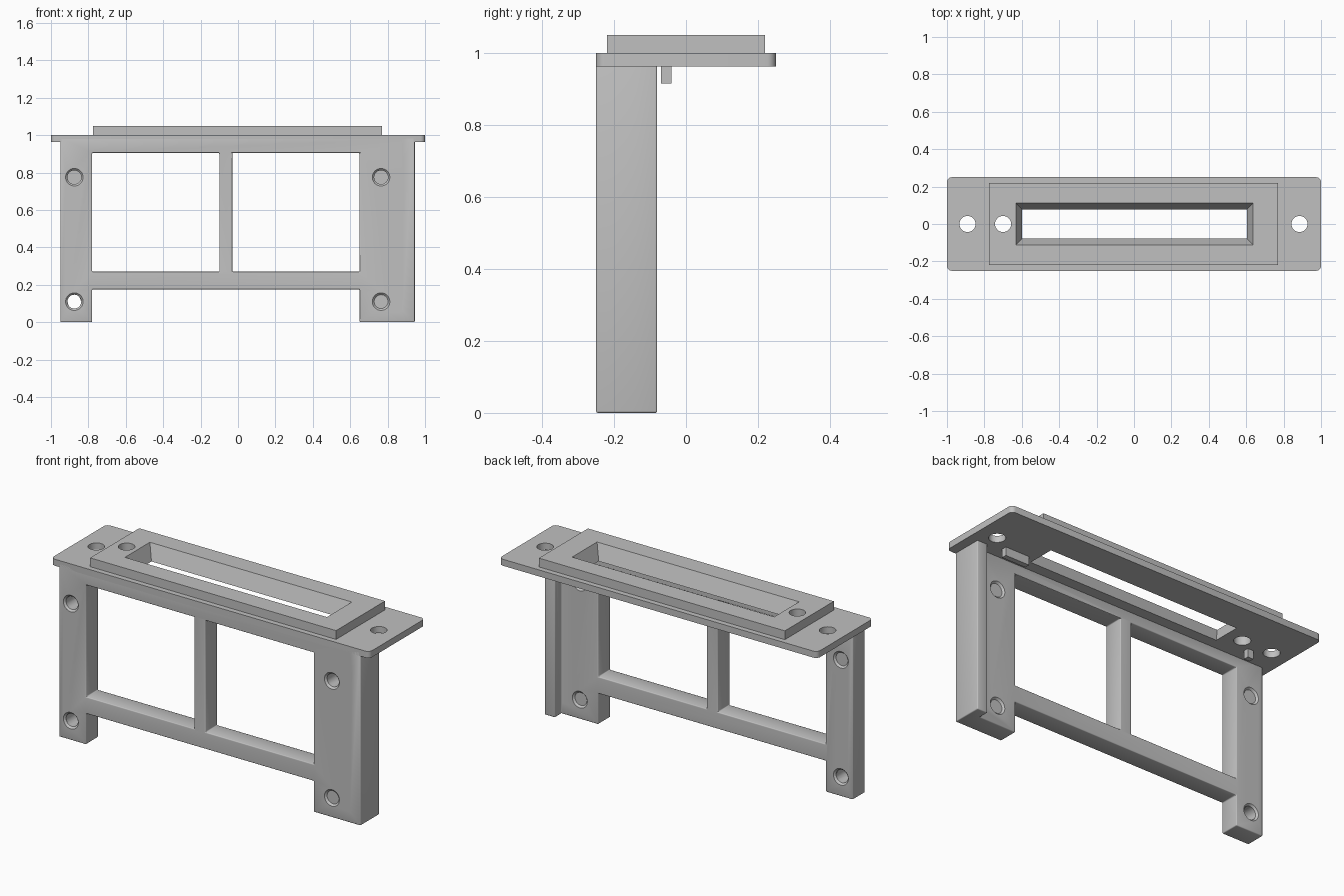
import bpy, bmesh
from math import pi
from mathutils import Matrix, Vector

cube = bpy.data.objects.get("Cube")
if cube:
    bpy.data.objects.remove(cube, do_unlink=True)

GREY = (0.53, 0.53, 0.53, 1)
mat = bpy.data.materials.new("plain grey")
mat.use_nodes = True
mat.diffuse_color = GREY
mat.node_tree.nodes["Principled BSDF"].inputs["Base Color"].default_value = GREY


def finish(name, bm):
    bmesh.ops.recalc_face_normals(bm, faces=bm.faces)
    mesh = bpy.data.meshes.new(name)
    bm.to_mesh(mesh)
    bm.free()
    mesh.materials.append(mat)
    ob = bpy.data.objects.new(name, mesh)
    bpy.context.collection.objects.link(ob)
    return ob


def box(name, x, y, z, corner=0.0, taper=0.0):
    """Box from ranges; corner rounds upright edges, taper shrinks the bottom."""
    bm = bmesh.new()
    bmesh.ops.create_cube(bm, size=1)
    for v in bm.verts:
        low = v.co.z < 0
        v.co = Vector(r[0] if c < 0 else r[1] for c, r in zip(v.co, (x, y, z)))
        if low and taper:
            v.co.x += taper if v.co.x < sum(x) / 2 else -taper
            v.co.y += taper if v.co.y < sum(y) / 2 else -taper
    if corner:
        upright = [e for e in bm.edges
                   if abs(e.verts[0].co.z - e.verts[1].co.z) > 1e-4]
        bmesh.ops.bevel(bm, geom=upright, offset=corner, segments=5,
                        affect='EDGES', profile=0.5)
    return finish(name, bm)


def rod(name, centre, r1, r2, depth, along_y=False):
    bm = bmesh.new()
    turn = Matrix.Rotation(pi / 2 if along_y else 0, 4, 'X')
    bmesh.ops.create_cone(bm, cap_ends=True, segments=32, radius1=r1, radius2=r2,
                          depth=depth, matrix=Matrix.Translation(centre) @ turn)
    return finish(name, bm)


def apply(ob, mod):
    bpy.context.view_layer.objects.active = ob
    bpy.ops.object.modifier_apply(modifier=mod.name)


def combine(ob, tool, operation):
    mod = ob.modifiers.new("combine", 'BOOLEAN')
    mod.operation = operation
    mod.solver = 'EXACT'
    mod.object = tool
    apply(ob, mod)


def cut(ob, *tools):
    for tool in tools:
        combine(ob, tool, 'DIFFERENCE')


def discard(*tools):
    for tool in tools:
        bpy.data.objects.remove(tool, do_unlink=True)


FRONT, BACK, FLANGE = -0.25, -0.14, -0.08

# Upright frame: one slab with two windows and a gap between the feet
frame = box("upright_frame", (-0.95, 0.945), (FRONT, BACK), (0, 0.985))
openings = [
    box("left_window_cutter", (-0.03, 0.65), (-0.4, 0), (0.27, 0.905)),
    box("right_window_cutter", (-0.78, -0.10), (-0.4, 0), (0.27, 0.905)),
    box("foot_gap_cutter", (-0.78, 0.65), (-0.4, 0), (-0.2, 0.175)),
]
cut(frame, *openings)
discard(*openings)

# Flange along the outer edge of the wide leg
flange = box("side_flange", (0.88, 0.945), (FRONT, FLANGE), (0, 0.985))
combine(frame, flange, 'UNION')
discard(flange)

# Softened frame edges
soften = frame.modifiers.new("soften", 'BEVEL')
soften.width = 0.01
soften.segments = 3
soften.limit_method = 'ANGLE'
apply(frame, soften)

# Screw holes through the legs, eased at both faces
for x in (-0.875, 0.765):
    for z in (0.11, 0.775):
        mid = (FRONT + BACK) / 2
        tools = [
            rod("hole_cutter", (x, mid, z), 0.037, 0.037, 0.3, True),
            rod("front_ease", (x, FRONT, z), 0.037, 0.057, 0.02, True),
            rod("back_ease", (x, BACK, z), 0.057, 0.037, 0.02, True),
        ]
        cut(frame, *tools)
        discard(*tools)

# Top plate and raised border
plate = box("top_plate", (-1, 1), (FRONT, 0.25), (0.963, 1), corner=0.025)
border = box("raised_border", (-0.775, 0.77), (-0.22, 0.22), (0.99, 1.05))
combine(plate, border, 'UNION')
discard(border)

# Tapered slot and the three round holes
slot = box("slot_cutter", (-0.632, 0.637), (-0.112, 0.112), (0.963, 1.05), taper=0.034)
slot.scale = (1, 1, 1)
for v in slot.data.vertices:      # run the taper past both faces
    high = v.co.z > 1
    grow = 0.004 if high else -0.004
    v.co.x += grow if v.co.x > 0 else -grow
    v.co.y += grow if v.co.y > 0 else -grow
    v.co.z += 0.01 if high else -0.01
holes = [rod("round_hole_cutter", (x, 0, 1), 0.043, 0.043, 0.3)
         for x in (-0.89, -0.70, 0.885)]
cut(plate, slot, *holes)
discard(slot, *holes)

# Locating tabs under the plate
box("left_tab", (0.645, 0.795), (-0.07, -0.04), (0.915, 0.965))
box("right_tab", (-0.805, -0.77), (-0.07, -0.04), (0.915, 0.965))

# Smooth rounded areas, keep sharp edges
bpy.ops.object.select_all(action='DESELECT')
for ob in (frame, plate):
    ob.select_set(True)
bpy.context.view_layer.objects.active = frame
bpy.ops.object.shade_smooth_by_angle(angle=pi / 6)
